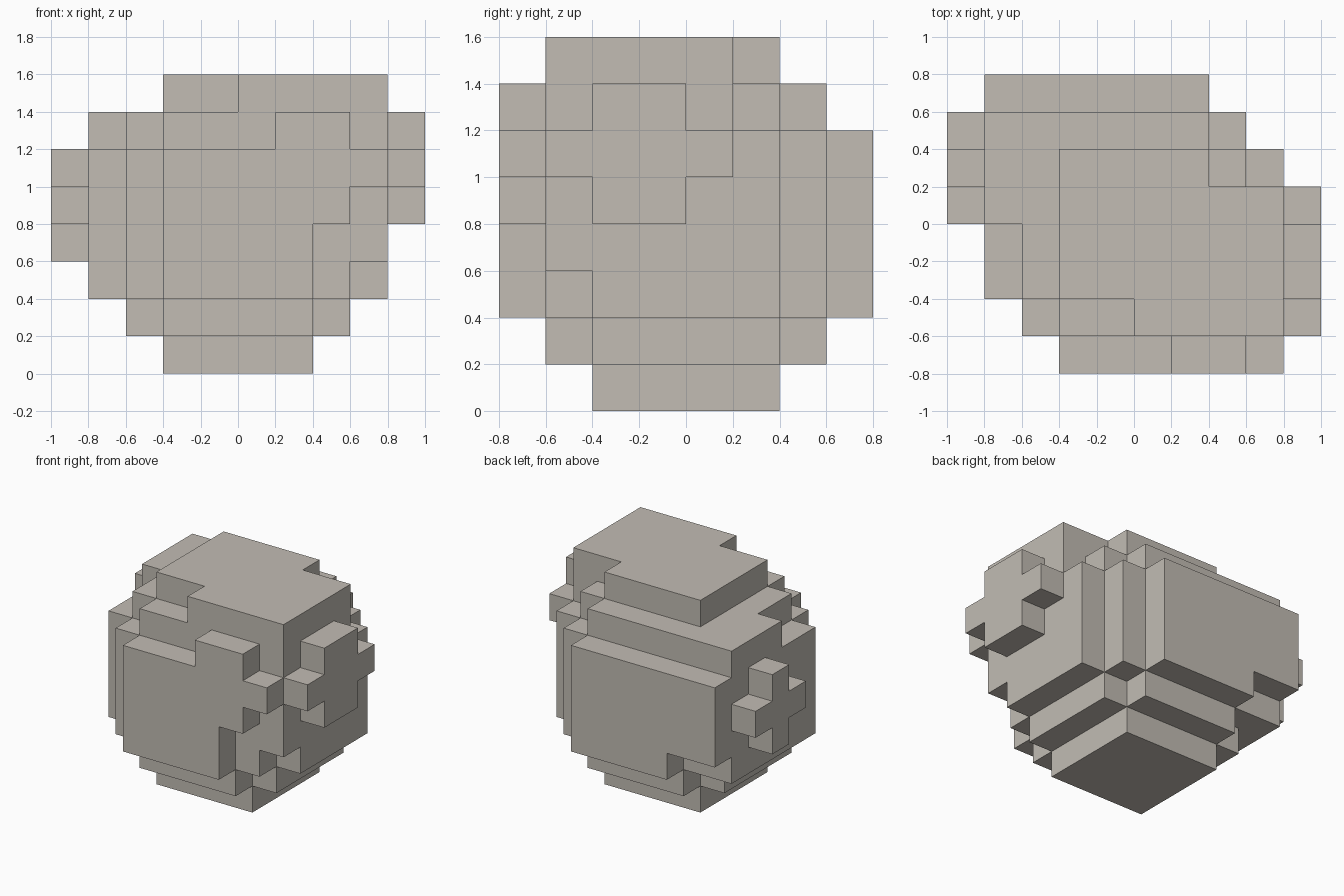
import bpy, bmesh, math
from mathutils import Vector

cube = bpy.data.objects.get("Cube")
if cube:
    bpy.data.objects.remove(cube, do_unlink=True)

U = 0.2  # size of one block

# Boxes in block units: x0, x1, y0, y1, z0, z1
FOOT = [(-2, 2, -2, 2, 0, 1), (-3, 3, -2, 2, 1, 2), (-2, 2, -3, 3, 1, 2)]
BELLY = [(-4, 4, -2, 2, 2, 6), (-3, 3, -3, 3, 2, 6), (-2, 2, -4, 4, 2, 6)]
CORNERS = [(-4, -3, 2, 3, 2, 6), (-4, -2, 3, 4, 3, 6), (3, 4, -3, -2, 3, 6)]
SHOULDER = [(-4, -3, 0, 3, 6, 7), (-3, 2, -2, 3, 6, 7),
            (-2, 4, -3, 1, 6, 7), (2, 3, 1, 2, 6, 7)]
CROWN = [(-2, 4, -2, 1, 7, 8), (-2, 2, 1, 2, 7, 8), (0, 4, -3, -2, 7, 8)]
FRONT_PATCH = [(1, 3, -4, -3, 6, 7), (2, 4, -4, -3, 5, 6), (2, 3, -4, -3, 4, 5)]
LEFT_PATCH = [(4, 5, -3, 1, 5, 6), (4, 5, -2, 0, 4, 7)]
RIGHT_PATCH = [(-5, -4, 1, 2, 3, 6), (-5, -4, 0, 3, 4, 5)]

# Fill the block grid
cells = set()
for group in (FOOT, BELLY, CORNERS, SHOULDER, CROWN,
              FRONT_PATCH, LEFT_PATCH, RIGHT_PATCH):
    for x0, x1, y0, y1, z0, z1 in group:
        cells |= {(x, y, z) for x in range(x0, x1)
                  for y in range(y0, y1) for z in range(z0, z1)}

# Skin the grid: one quad wherever a block meets open air
bm = bmesh.new()
corner_verts = {}


def corner(p):
    key = tuple(p)
    if key not in corner_verts:
        corner_verts[key] = bm.verts.new([c * U for c in key])
    return corner_verts[key]


for cell in sorted(cells):
    for axis in range(3):
        for side in (0, 1):
            neighbour = list(cell)
            neighbour[axis] += 2 * side - 1
            if tuple(neighbour) in cells:
                continue
            b, c = (axis + 1) % 3, (axis + 2) % 3
            quad = []
            for db, dc in ((0, 0), (1, 0), (1, 1), (0, 1)):
                p = list(cell)
                p[axis] += side
                p[b] += db
                p[c] += dc
                quad.append(corner(p))
            bm.faces.new(quad if side else quad[::-1])

# Merge coplanar quads into clean flat faces
bmesh.ops.dissolve_limit(bm, angle_limit=math.radians(1),
                         verts=bm.verts[:], edges=bm.edges[:])

mesh = bpy.data.meshes.new("blocky_boulder")
bm.to_mesh(mesh)
bm.free()

# Warm grey stone
stone = bpy.data.materials.new("warm_grey")
stone.use_nodes = True
colour = (0.54, 0.505, 0.455, 1.0)
stone.diffuse_color = colour
stone.node_tree.nodes["Principled BSDF"].inputs["Base Color"].default_value = colour
mesh.materials.append(stone)

boulder = bpy.data.objects.new("blocky_boulder", mesh)
bpy.context.collection.objects.link(boulder)
